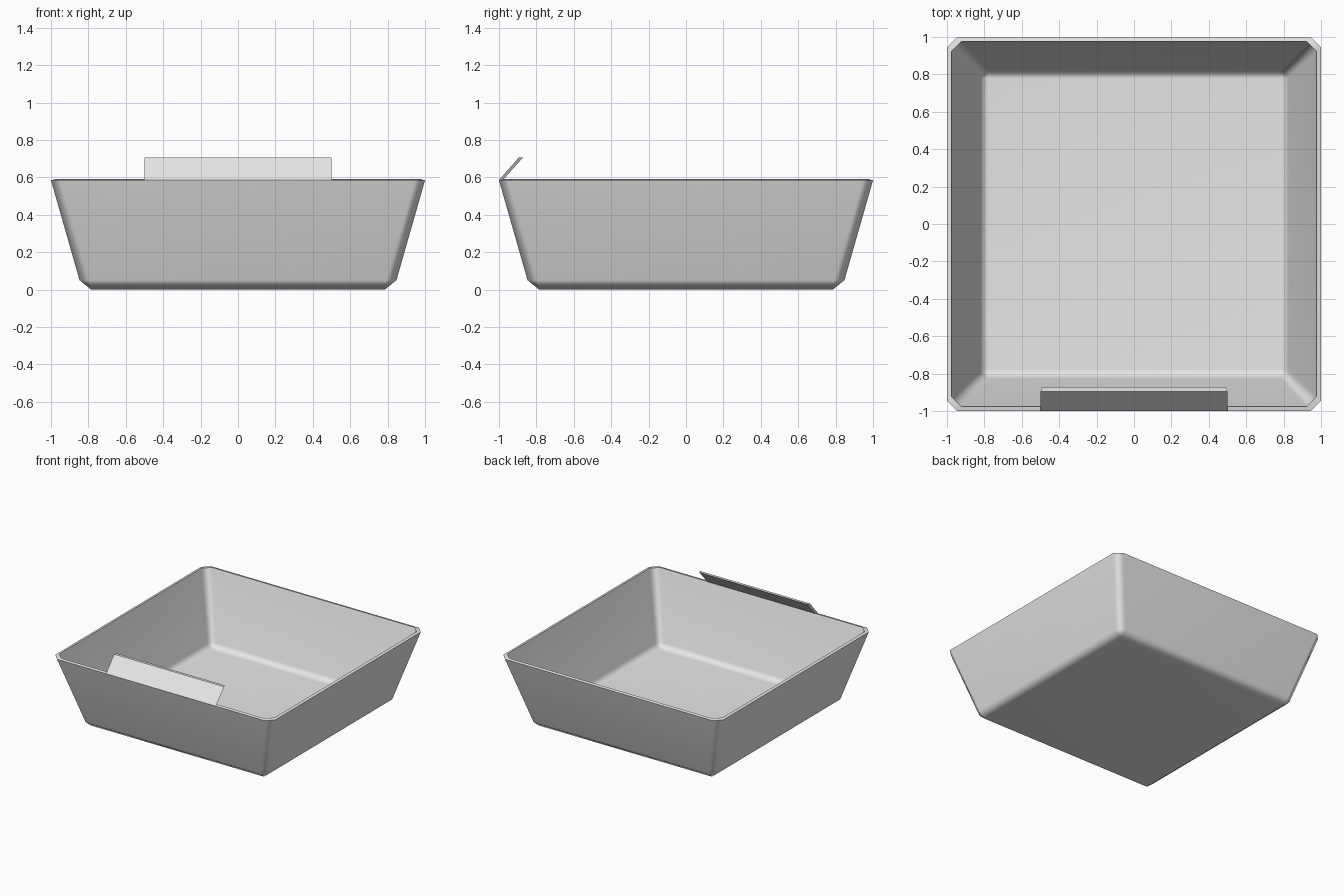
import bpy
import bmesh

cube = bpy.data.objects.get("Cube")
if cube:
    bpy.data.objects.remove(cube, do_unlink=True)

grey = bpy.data.materials.new("light grey")
grey.use_nodes = True
COLOUR = (0.8, 0.8, 0.8, 1.0)
grey.diffuse_color = COLOUR
grey.node_tree.nodes["Principled BSDF"].inputs["Base Color"].default_value = COLOUR


def finish(name, bm):
    """Turn a bmesh into a named, coloured object."""
    bmesh.ops.recalc_face_normals(bm, faces=bm.faces[:])
    mesh = bpy.data.meshes.new(name)
    bm.to_mesh(mesh)
    bm.free()
    mesh.materials.append(grey)
    obj = bpy.data.objects.new(name, mesh)
    bpy.context.collection.objects.link(obj)
    return obj


def ring(bm, half, z, cut):
    """Square ring with chamfered corners, eight vertices."""
    a, b = half, half - cut
    points = [(a, -b), (a, b), (b, a), (-b, a), (-a, b), (-a, -b), (-b, -a), (b, -a)]
    return [bm.verts.new((x, y, z)) for x, y in points]


# Tray: rings from the outer base, up the wall, over the rim and down to the floor
profile = [
    (0.785, 0.0, 0.0),
    (0.847, 0.05, 0.055),
    (1.0, 0.585, 0.055),
    (0.977, 0.59, 0.055),
    (0.827, 0.065, 0.045),
    (0.777, 0.022, 0.0),
]
bm = bmesh.new()
rings = [ring(bm, *p) for p in profile]
for low, high in zip(rings, rings[1:]):
    for i in range(8):
        j = (i + 1) % 8
        bm.faces.new((low[i], low[j], high[j], high[i]))
bm.faces.new(rings[0])
bm.faces.new(rings[-1])
bmesh.ops.remove_doubles(bm, verts=bm.verts[:], dist=0.0005)
tray = finish("tray", bm)

# Soft bevels between flat walls, crisp rim
bpy.ops.object.select_all(action="DESELECT")
tray.select_set(True)
bpy.context.view_layer.objects.active = tray
bpy.ops.object.shade_smooth_by_angle(angle=1.05)
weighted = tray.modifiers.new("flat walls", "WEIGHTED_NORMAL")
weighted.keep_sharp = True

# Tab leaning inward from the front rim
section = [(-1.0, 0.585), (-0.895, 0.705), (-0.872, 0.705), (-0.977, 0.588)]
bm = bmesh.new()
ends = []
for side in (-1, 1):
    widths = (0.5, 0.5, 0.49, 0.49)
    ends.append([bm.verts.new((side * w, y, z)) for w, (y, z) in zip(widths, section)])
    bm.faces.new(ends[-1])
for i in range(4):
    j = (i + 1) % 4
    bm.faces.new((ends[0][i], ends[0][j], ends[1][j], ends[1][i]))
finish("front_tab", bm)
